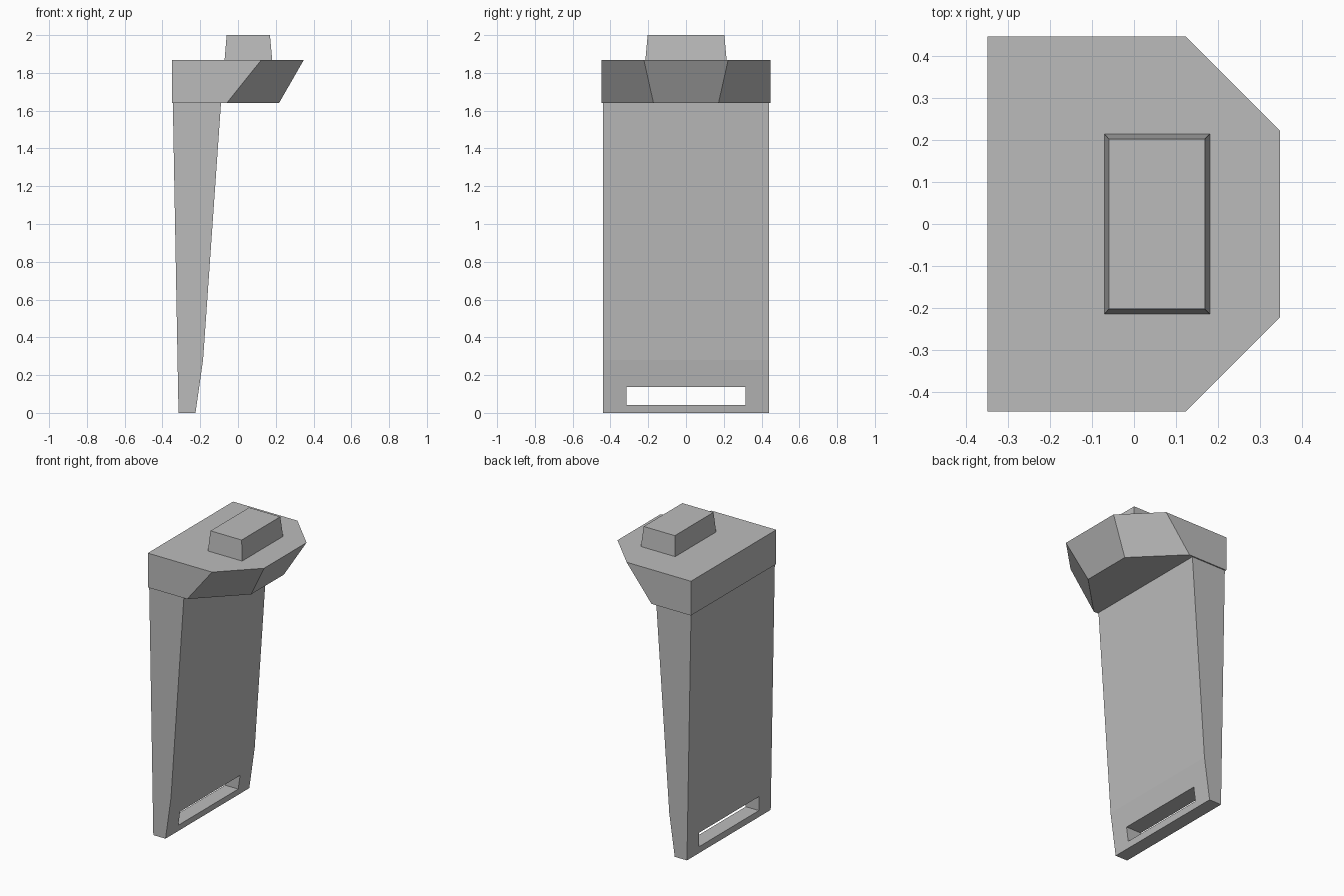
import bpy
import bmesh

old = bpy.data.objects.get("Cube")
if old:
    bpy.data.objects.remove(old, do_unlink=True)

# Single grey material
grey = bpy.data.materials.new("plain grey")
grey.use_nodes = True
grey.diffuse_color = (0.5, 0.5, 0.5, 1)
grey.node_tree.nodes["Principled BSDF"].inputs["Base Color"].default_value = (0.5, 0.5, 0.5, 1)


def loft(name, start, end):
    """Closed solid between two matching rings of points."""
    bm = bmesh.new()
    a = [bm.verts.new(p) for p in start]
    b = [bm.verts.new(p) for p in end]
    bm.faces.new(a)
    bm.faces.new(b)
    for i in range(len(a)):
        j = (i + 1) % len(a)
        bm.faces.new((a[i], a[j], b[j], b[i]))
    bmesh.ops.recalc_face_normals(bm, faces=bm.faces)
    mesh = bpy.data.meshes.new(name)
    bm.to_mesh(mesh)
    bm.free()
    mesh.materials.append(grey)
    obj = bpy.data.objects.new(name, mesh)
    bpy.context.collection.objects.link(obj)
    return obj


def rectangle(x0, x1, y, z):
    return [(x0, -y, z), (x1, -y, z), (x1, y, z), (x0, y, z)]


def head_ring(corner_x, nose_x, nose_y, z):
    half = [(-0.35, -0.448), (corner_x, -0.448), (nose_x, -nose_y)]
    return [(x, y, z) for x, y in half] + [(x, -y, z) for x, y in reversed(half)]


# Tapered blade, extruded across its width
profile = [(-0.315, 0), (-0.225, 0), (-0.185, 0.28), (-0.09, 1.64), (-0.345, 1.64)]
blade = loft("blade", [(x, -0.44, z) for x, z in profile],
             [(x, 0.44, z) for x, z in profile])

# Slot through the foot of the blade
cutter = loft("slot_cutter", rectangle(-0.6, 0.2, 0.315, 0.043),
              rectangle(-0.6, 0.2, 0.315, 0.137))
cutter.hide_render = True
slot = blade.modifiers.new("slot", "BOOLEAN")
slot.operation = "DIFFERENCE"
slot.solver = "EXACT"
slot.object = cutter
bpy.context.view_layer.objects.active = blade
bpy.ops.object.modifier_apply(modifier=slot.name)
bpy.data.objects.remove(cutter, do_unlink=True)

# Overhanging head with chamfered nose
loft("head", head_ring(-0.06, 0.217, 0.172, 1.64), head_ring(0.123, 0.348, 0.223, 1.868))

# Slightly tapered block on top
loft("top_block", rectangle(-0.071, 0.181, 0.215, 1.868), rectangle(-0.06, 0.169, 0.203, 2.0))
